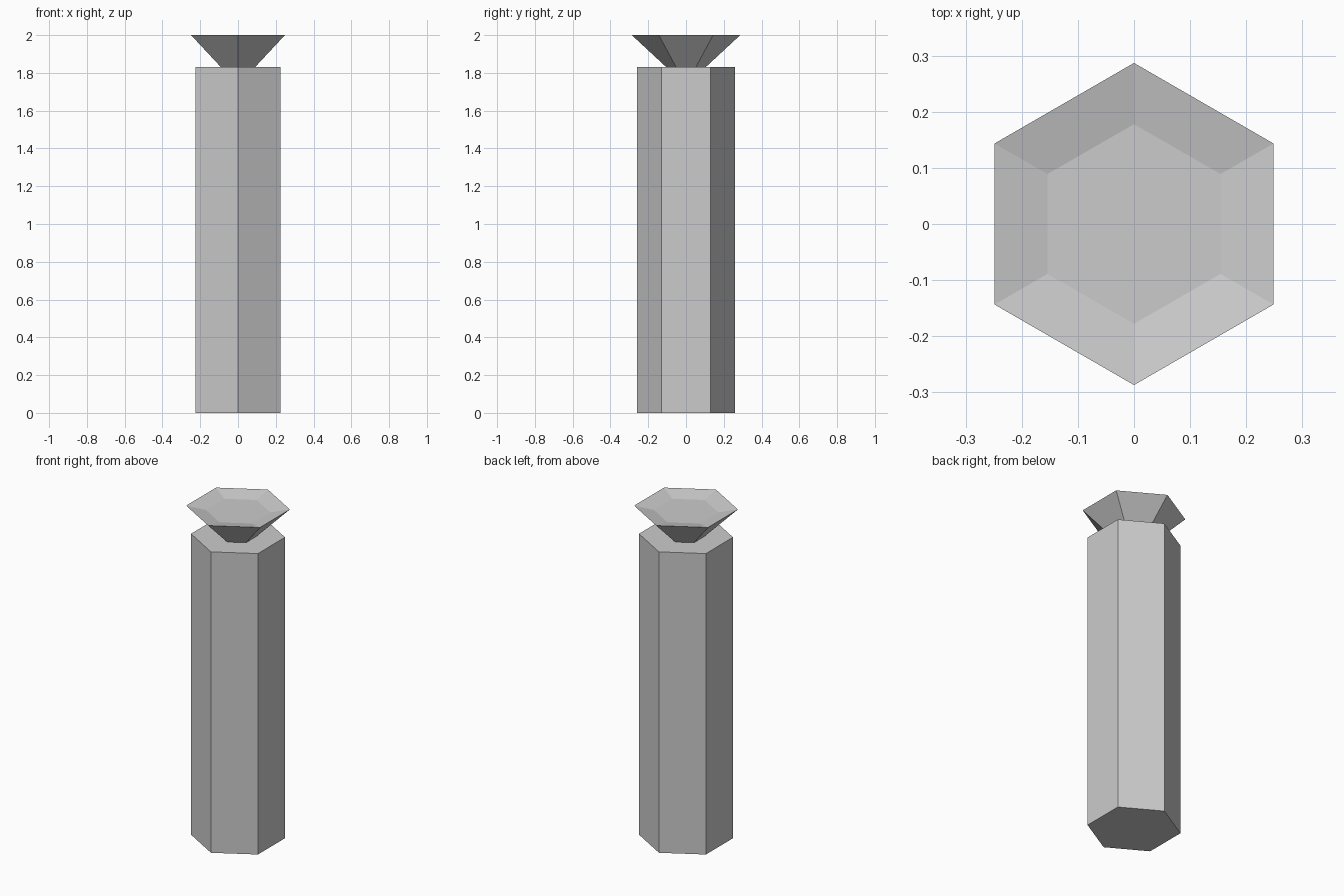
import bpy, bmesh
from math import radians, sin, cos

if "Cube" in bpy.data.objects:
    bpy.data.objects.remove(bpy.data.objects["Cube"])


def hex_loft(name, rings):
    """Closed six-sided solid through (radius, z) rings, corners on the y axis."""
    bm = bmesh.new()
    loops = [[bm.verts.new((r * cos(radians(90 + 60 * i)),
                            r * sin(radians(90 + 60 * i)), z)) for i in range(6)]
             for r, z in rings]
    for a, b in zip(loops, loops[1:]):
        for i in range(6):
            j = (i + 1) % 6
            bm.faces.new((a[i], a[j], b[j], b[i]))
    bm.faces.new(loops[0][::-1])
    bm.faces.new(loops[-1])
    bmesh.ops.recalc_face_normals(bm, faces=bm.faces[:])
    mesh = bpy.data.meshes.new(name)
    bm.to_mesh(mesh)
    bm.free()
    obj = bpy.data.objects.new(name, mesh)
    bpy.context.collection.objects.link(obj)
    return obj


# Tall hexagonal column
hex_loft("column", [(0.26, 0), (0.26, 1.83)])

# Flared cap with a shallow dished top
hex_loft("flared_cap", [(0.104, 1.83), (0.287, 2.0), (0.178, 1.978)])
